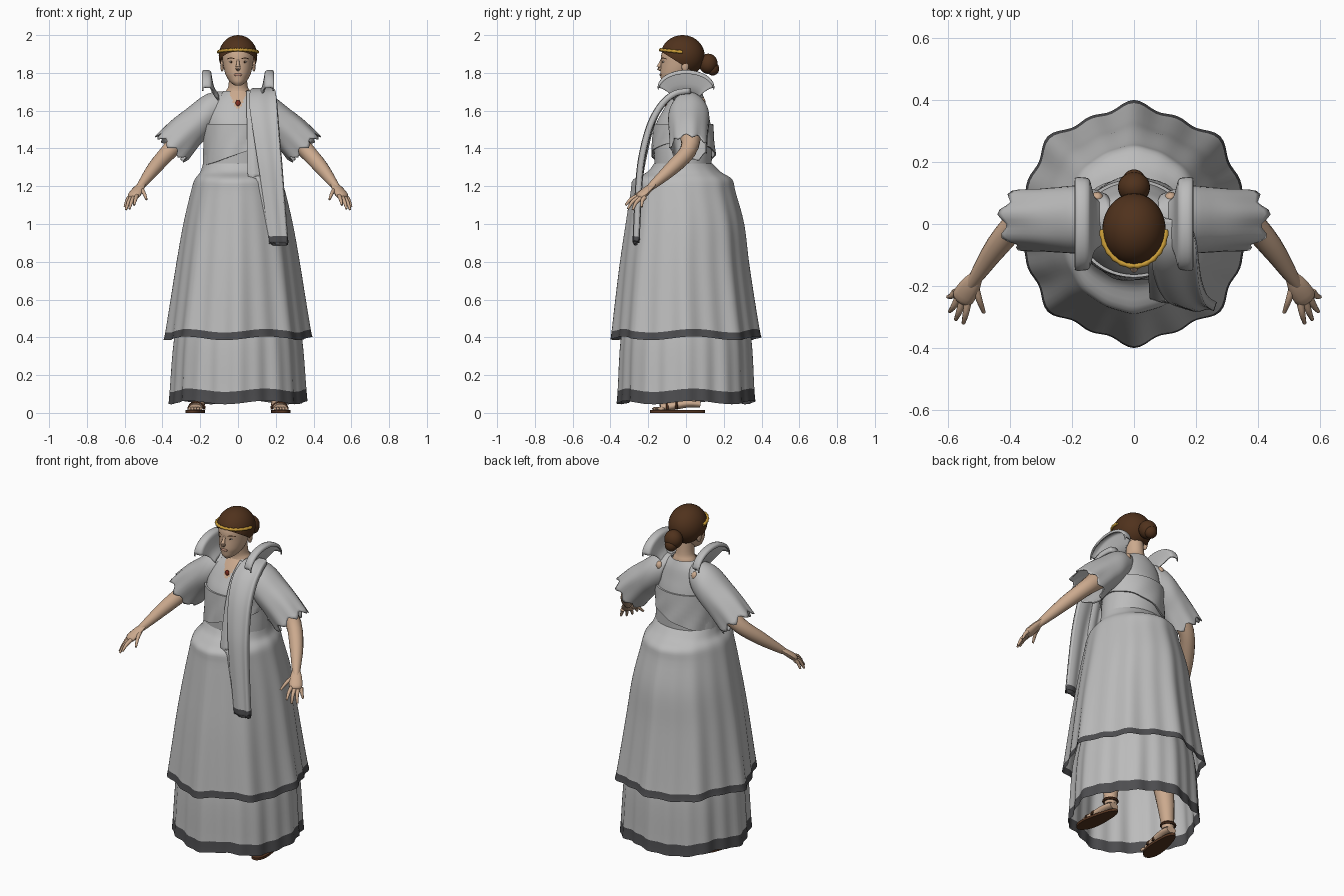
import bpy, bmesh
from math import sin, cos, pi, radians
from mathutils import Vector

old = bpy.data.objects.get("Cube")
if old:
    bpy.data.objects.remove(old, do_unlink=True)


def material(name, rgb):
    m = bpy.data.materials.new(name)
    m.use_nodes = True
    m.diffuse_color = (*rgb, 1)
    m.node_tree.nodes["Principled BSDF"].inputs["Base Color"].default_value = (*rgb, 1)
    return m


CLOTH = material("grey cloth", (0.50, 0.50, 0.50))
TRIM = material("dark trim", (0.075, 0.075, 0.08))
SKIN = material("skin", (0.60, 0.40, 0.27))
HAIR = material("brown hair", (0.08, 0.032, 0.012))
GOLD = material("gold", (0.60, 0.34, 0.04))
LEATHER = material("sandal leather", (0.09, 0.035, 0.015))
LIPS = material("lips", (0.46, 0.25, 0.18))
WHITE = material("eye white", (0.6, 0.55, 0.5))
RED = material("red stone", (0.25, 0.03, 0.015))


def resample(rows, k):
    """Smoothly add k steps between the rows of numbers."""
    out = []
    for i in range(len(rows) - 1):
        p = [rows[max(i - 1, 0)], rows[i], rows[i + 1], rows[min(i + 2, len(rows) - 1)]]
        for j in range(k):
            t = j / k
            out.append([b + 0.5 * t * (c - a + t * (2*a - 5*b + 4*c - d + t * (3*(b - c) + d - a)))
                        for a, b, c, d in zip(*p)])
    return out + [list(rows[-1])]


def finish(name, bm, mats, rule=None):
    bmesh.ops.recalc_face_normals(bm, faces=bm.faces)
    if rule:
        for f in bm.faces:
            f.material_index = rule(f.calc_center_median())
    me = bpy.data.meshes.new(name)
    bm.to_mesh(me)
    bm.free()
    for m in mats:
        me.materials.append(m)
    ob = bpy.data.objects.new(name, me)
    bpy.context.collection.objects.link(ob)
    bpy.ops.object.select_all(action='DESELECT')
    ob.select_set(True)
    bpy.context.view_layer.objects.active = ob
    bpy.ops.object.shade_smooth_by_angle(angle=radians(50))
    return ob


def sheet(name, rows, mats, closed=True, rule=None, trim=0, caps=False, thick=0):
    """Skin rows of points into a surface; the last trim rows take the second colour."""
    bm = bmesh.new()
    vs = [[bm.verts.new(p) for p in r] for r in rows]
    n = len(vs[0])
    for k, (a, b) in enumerate(zip(vs, vs[1:])):
        for i in range(n if closed else n - 1):
            j = (i + 1) % n
            bm.faces.new((a[i], a[j], b[j], b[i])).material_index = int(k >= len(vs) - 1 - trim)
    if caps:
        bm.faces.new(vs[0])
        bm.faces.new(vs[-1])
    ob = finish(name, bm, mats, rule)
    if thick:
        mod = ob.modifiers.new("thickness", 'SOLIDIFY')
        mod.thickness = thick
        mod.offset = 0
    return ob


def loft(name, rings, mats, n=64, k=4, warp=None, **options):
    """Stack oval rings given as (height, half width, front y, back y)."""
    rows = []
    for z, rx, yf, yb in resample(rings, k):
        row = []
        for i in range(n):
            a = 2 * pi * i / n
            f, dz = warp(a, z) if warp else (1, 0)
            row.append((rx * f * cos(a), (yf + yb) / 2 + (yb - yf) / 2 * f * sin(a), z + dz))
        rows.append(row)
    return sheet(name, rows, mats, **options)


def tube(name, pts, mat, n=10, k=3, flat=1.0):
    """Round limb along (x, y, z, radius) points."""
    pts = resample(pts, k)
    rows = []
    for i, p in enumerate(pts):
        d = Vector(pts[min(i + 1, len(pts) - 1)][:3]) - Vector(pts[max(i - 1, 0)][:3])
        q = d.to_track_quat('Z', 'Y')
        rows.append([Vector(p[:3]) + q @ Vector((p[3] * cos(2*pi*j/n), flat * p[3] * sin(2*pi*j/n), 0))
                     for j in range(n)])
    return sheet(name, rows, [mat], caps=True)


def ball(name, c, r, mat, cut=None, seg=24):
    bm = bmesh.new()
    bmesh.ops.create_uvsphere(bm, u_segments=seg, v_segments=seg // 2, radius=1)
    for v in bm.verts:
        v.co = Vector(c) + Vector(a * b for a, b in zip(v.co, r))
    if cut:
        bmesh.ops.bisect_plane(bm, geom=bm.verts[:] + bm.edges[:] + bm.faces[:],
                               plane_co=cut[0], plane_no=cut[1], clear_inner=True)
    return finish(name, bm, [mat])


# Skirts with folds and dark hems
def folds(amount, top, broad, fine, drop):
    def warp(a, z):
        t = max(0, top - z) / top
        wave = 0.6 * cos(broad * a) + 0.4 * cos(fine * a) - 1
        return 1 + amount * t ** 0.7 * wave, drop * t * sin(5 * a + 1)
    return warp


loft("underskirt", [(0.6, .29, -.30, .30), (0.4, .338, -.345, .345), (0.12, .362, -.362, .362),
                    (0.055, .368, -.368, .368)],
     [CLOTH, TRIM], n=128, warp=folds(0.04, 0.9, 8, 20, 0.01), trim=4)
loft("overskirt", [(1.32, .185, -.17, .14), (1.275, .2, -.205, .185), (1.235, .23, -.28, .245),
                   (1.17, .25, -.293, .262), (1.0, .29, -.32, .308), (0.8, .326, -.35, .333),
                   (0.6, .358, -.375, .363), (0.435, .385, -.394, .39), (0.395, .394, -.4, .4)],
     [CLOTH, TRIM], n=128, warp=folds(0.065, 1.32, 8, 16, 0.014), trim=4)

# Bodice with a small open neck
loft("bodice", [(1.28, .188, -.165, .135), (1.36, .183, -.168, .137), (1.45, .173, -.17, .14),
                (1.53, .172, -.158, .13), (1.6, .165, -.122, .113), (1.66, .135, -.085, .098),
                (1.705, .075, -.05, .08)], [CLOTH, SKIN], n=96, k=6,
     rule=lambda c: int(c.y < 0 and c.z > 1.615 and abs(c.x) < 0.012 + (c.z - 1.615) * 0.4))

# Diagonal wrap around the chest
wrap = []
for t in range(7):
    row = []
    for i in range(64):
        a = 2 * pi * i / 64
        low = 1.37 + 0.35 * 0.18 * cos(a)
        z = 1.53 + (low - 1.53) * t / 6
        puff = 1 + 0.02 * sin(9 * a + t) * t / 6
        row.append((0.183 * puff * cos(a), -0.014 + (0.158 + 0.012 * t / 6) * puff * sin(a), z))
    wrap.append(row)
wrap.insert(0, [(x * 0.94, (y + .014) * 0.94 - .014, z) for x, y, z in wrap[0]])
wrap.append([(x * 0.95, (y + .014) * 0.95 - .014, z) for x, y, z in wrap[-1]])
sheet("chest_wrap", wrap, [CLOTH])

# Neck, head and face
loft("neck", [(1.64, .09, -.06, .08), (1.70, .066, -.045, .072), (1.735, .05, -.045, .062),
              (1.82, .048, -.06, .055)], [SKIN], n=32)
loft("head", [(1.733, .016, -.118, -.07), (1.75, .04, -.13, -.02), (1.775, .058, -.134, .02),
              (1.8, .069, -.136, .04), (1.85, .08, -.133, .07), (1.9, .083, -.13, .08),
              (1.95, .07, -.105, .07), (1.98, .03, -.05, .03)], [SKIN], n=32, caps=True)
tube("nose", [(0, -.126, 1.875, .006), (0, -.138, 1.845, .009), (0, -.144, 1.826, .013),
              (0, -.122, 1.815, .008)], SKIN)
ball("lips", (0, -.133, 1.79), (.022, .007, .008), LIPS)
for s, side in ((1, "left"), (-1, "right")):
    ball(side + "_ear", (s * .084, -.005, 1.838), (.01, .02, .032), SKIN, seg=12)
    ball(side + "_eye", (s * .034, -.118, 1.858), (.013, .006, .005), WHITE, seg=12)
    ball(side + "_iris", (s * .034, -.123, 1.858), (.005, .003, .005), HAIR, seg=12)
    tube(side + "_brow", [(s * .014, -.13, 1.873, .002), (s * .036, -.121, 1.879, .003),
                          (s * .058, -.102, 1.873, .002)], HAIR, n=6)

# Hair, bun and headband
ball("hair", (0, -.018, 1.89), (.102, .117, .11), HAIR,
     cut=((0, 0, 1.83), (0, .63, 1)), seg=40)
ball("hair_bun", (0, .118, 1.848), (.052, .05, .054), HAIR)
ball("bun_end", (0, .142, 1.822), (.036, .034, .036), HAIR)
arc = [pi + pi * i / 24 for i in range(25)]
tube("headband", [(.103 * cos(a), -.018 + .117 * sin(a), 1.91 - .012 * sin(a), .007 + .003 * (i % 2))
                  for i, a in enumerate(arc)], GOLD, n=8, k=1)

# Necklace
tube("necklace", [(.062 * cos(a), .01 + .088 * sin(a), 1.69 + .035 * sin(a), .004) for a in arc],
     GOLD, n=6, k=1)
ball("pendant", (0, -.104, 1.64), (.013, .007, .018), RED, seg=12)

# Paired parts
for s, side in ((1, "left"), (-1, "right")):
    # Sleeve rings: top x, top z, bottom x, bottom z, half depth
    sleeve = []
    for j, (tx, tz, bx, bz, hy) in enumerate(resample(
            [(.07, 1.70, .12, 1.5, .08), (.165, 1.685, .17, 1.455, .105), (.27, 1.608, .205, 1.42, .103),
             (.35, 1.545, .245, 1.37, .098), (.425, 1.47, .275, 1.335, .096)], 4)):
        row = []
        for i in range(40):
            a = 2 * pi * i / 40
            w = 1 + 0.05 * (j / 16) ** 2 * sin(7 * a)
            c, d = w * cos(a), w * sin(a)
            edge = .012 * (j / 16) ** 6 * sin(8 * a)
            row.append((s * ((tx + bx) / 2 + (tx - bx) / 2 * c + edge), .015 + hy * d,
                        (tz + bz) / 2 + (tz - bz) / 2 * c - edge))
        sleeve.append(row)
    sheet(side + "_sleeve", sleeve, [CLOTH], thick=.006)
    ball(side + "_bare_shoulder", (s * .118, .084, 1.645), (.02, .02, .026), SKIN, seg=12)

    # Flared shoulder wing rows: x, half depth, base height, arch height
    wing = []
    for x, hy, z, h in resample([(.105, .065, 1.655, .03), (.13, .085, 1.69, .035), (.142, .125, 1.715, .065),
                                 (.15, .144, 1.72, .088), (.183, .147, 1.72, .09),
                                 (.187, .146, 1.705, .09)], 3):
        wing.append([(s * x, hy * sin(t * pi / 20), z + h * cos(t * pi / 20)) for t in range(-10, 11)])
    sheet(side + "_shoulder_wing", wing, [CLOTH], closed=False, thick=.008)

    # Arm and hand
    tube(side + "_arm", [(s * .16, .02, 1.58, .06), (s * .28, .025, 1.47, .055), (s * .365, .01, 1.385, .044),
                         (s * .44, -.07, 1.30, .038), (s * .505, -.165, 1.215, .024),
                         (s * .535, -.21, 1.177, .014)], SKIN, n=16)
    tube(side + "_palm", [(s * .505, -.165, 1.215, .02), (s * .528, -.2, 1.185, .033),
                          (s * .552, -.238, 1.15, .036), (s * .56, -.25, 1.14, .02)], SKIN, n=12, flat=.55)
    for name, knuckle, tip in (("index", (.535, -.25, 1.15), (.55, -.32, 1.10)),
                               ("middle", (.553, -.25, 1.14), (.575, -.308, 1.08)),
                               ("ring", (.567, -.238, 1.137), (.594, -.282, 1.075)),
                               ("little", (.575, -.218, 1.142), (.6, -.235, 1.09)),
                               ("thumb", (.512, -.2, 1.185), (.484, -.285, 1.13))):
        a, b = Vector(knuckle), Vector(tip)
        mid = a.lerp(b, 0.5) + Vector((0, -.005, .007))
        tube(f"{side}_{name}_finger", [(s * p.x, p.y, p.z, r) for p, r in
                                       ((a, .012), (mid, .010), (b, .006))], SKIN, n=8)

    # Leg, foot and sandal
    tube(side + "_leg", [(s * .1, 0, 1.0, .09), (s * .15, 0, .55, .062), (s * .19, .03, .3, .055),
                         (s * .205, .045, .06, .033)], SKIN, n=14)
    tube(side + "_foot", [(s * .205, .075, .045, .03), (s * .21, .01, .05, .036), (s * .22, -.08, .035, .038),
                          (s * .225, -.135, .026, .036)], SKIN, n=14, flat=.6)
    for i in range(5):
        ball(f"{side}_toe_{i}", (s * (.196 + .015 * i), -.16 + .007 * i, .022),
             (.009, .02, .01), SKIN, seg=10)
    sole = []
    for z in (0, .014):
        ring = [(2 * pi * i / 28, -.045 + .145 * sin(2 * pi * i / 28)) for i in range(28)]
        sole.append([(s * (.217 - .12 * y + (.042 + .1 * max(-y, 0)) * cos(a)), y, z) for a, y in ring])
    sheet(side + "_sandal_sole", sole, [LEATHER], caps=True)
    for y, z in ((-.1, .018), (-.05, .022)):
        tube(side + "_toe_strap", [(s * (.217 - .04 * y) + .042 * cos(i * pi / 10), y,
                                    z + .036 * sin(i * pi / 10), .007) for i in range(11)], LEATHER, n=6, k=1)
    tube(side + "_ankle_strap", [(s * .206 + .038 * cos(i * pi / 8), .045 + .038 * sin(i * pi / 8), .085, .008)
                                 for i in range(17)], LEATHER, n=6, k=1)


# Shawl falling from the left shoulder: y, height, inner x, outer x
def panel(name, path, shift, thick):
    rows = []
    for y, z, x0, x1 in resample(path, 5):
        rows.append([(x0 + (x1 - x0) * i / 16, y + shift + .004 * cos(i * pi / 6), z) for i in range(17)])
    sheet(name, rows, [CLOTH, TRIM], closed=False, trim=5, thick=thick)


panel("shawl_outer", [(.02, 1.705, .08, .18), (-.06, 1.69, .065, .2), (-.13, 1.63, .06, .207),
                      (-.19, 1.52, .075, .215), (-.232, 1.36, .1, .228), (-.25, 1.2, .125, .24),
                      (-.263, .935, .163, .26), (-.264, .9, .165, .262)], 0, .03)
panel("shawl_inner", [(-.05, 1.7, .045, .12), (-.13, 1.63, .045, .13), (-.185, 1.52, .048, .13),
                      (-.225, 1.36, .05, .135), (-.245, 1.25, .055, .14), (-.25, 1.22, .09, .15),
                      (-.262, .935, .16, .18), (-.263, .905, .165, .18)], .006, .016)
